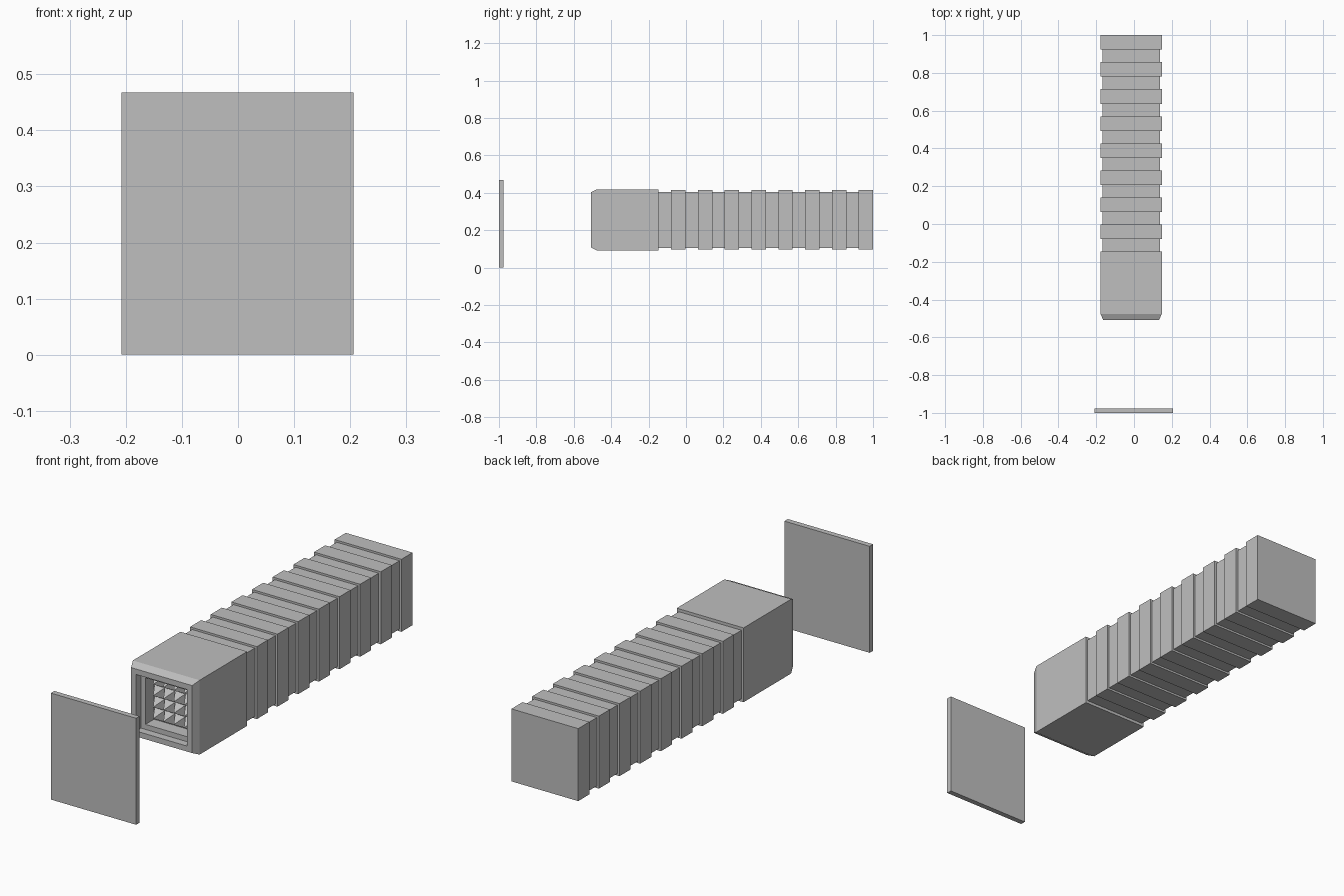
import bpy
import bmesh
from mathutils import Vector

cube = bpy.data.objects.get("Cube")
if cube:
    bpy.data.objects.remove(cube, do_unlink=True)

grey = bpy.data.materials.new("plain grey")
grey.use_nodes = True
colour = (0.52, 0.52, 0.52, 1)
grey.diffuse_color = colour
grey.node_tree.nodes["Principled BSDF"].inputs["Base Color"].default_value = colour

CENTRE_X, CENTRE_Z = -0.015, 0.255


def finish(bm, name):
    bmesh.ops.recalc_face_normals(bm, faces=bm.faces)
    mesh = bpy.data.meshes.new(name)
    bm.to_mesh(mesh)
    bm.free()
    mesh.materials.append(grey)
    obj = bpy.data.objects.new(name, mesh)
    bpy.context.collection.objects.link(obj)
    return obj


def square_loft(name, sections):
    """Skin rectangles given as (y, half width, half height), capped at both ends."""
    bm = bmesh.new()
    rings = []
    for y, w, h in sections:
        rings.append([bm.verts.new((CENTRE_X + sx * w, y, CENTRE_Z + sz * h))
                      for sx, sz in ((-1, -1), (1, -1), (1, 1), (-1, 1))])
    for a, b in zip(rings, rings[1:]):
        for i in range(4):
            j = (i + 1) % 4
            bm.faces.new((a[i], a[j], b[j], b[i]))
    bm.faces.new(rings[0])
    bm.faces.new(rings[-1])
    return finish(bm, name)


def box(name, low, high):
    low, high = Vector(low), Vector(high)
    bm = bmesh.new()
    bmesh.ops.create_cube(bm, size=1)
    for v in bm.verts:
        v.co = (low + high) / 2 + v.co * (high - low)
    return finish(bm, name)


# Ribbed tube, from the closed back end to the head
RIB, CORE, HEAD = (0.162, 0.159), (0.152, 0.150), (0.162, 0.163)
PITCH, RIB_LENGTH = 0.1432, 0.077
sections = []
for i in range(8):
    back = 1.0 - i * PITCH
    front = back - RIB_LENGTH
    next_back = back - PITCH if i < 7 else -0.146
    sections += [(back, *RIB), (front, *RIB), (front, *CORE), (next_back, *CORE)]

# Bevelled head, then the stepped recess going back inside
BACK_WALL = -0.415
sections += [(-0.146, *HEAD), (-0.476, *HEAD), (-0.508, 0.148, 0.148),
             (-0.508, 0.124, 0.124), (-0.474, 0.124, 0.124),
             (-0.474, 0.102, 0.102), (BACK_WALL, 0.102, 0.102)]
square_loft("ribbed_tube", sections)

# Grid of pointed studs on the recess wall
bm = bmesh.new()
COUNT, SPAN = 4, 0.2
step = SPAN / COUNT
for i in range(COUNT):
    for k in range(COUNT):
        x = CENTRE_X + (i - (COUNT - 1) / 2) * step
        z = CENTRE_Z + (k - (COUNT - 1) / 2) * step
        r = step * 0.49
        base = [bm.verts.new((x + sx * r, BACK_WALL, z + sz * r))
                for sx, sz in ((-1, -1), (1, -1), (1, 1), (-1, 1))]
        tip = bm.verts.new((x, BACK_WALL - 0.045, z))
        bm.faces.new(base)
        for n in range(4):
            bm.faces.new((base[n], base[(n + 1) % 4], tip))
finish(bm, "pointed_studs")

# Free-standing panel in front
box("front_panel", (-0.208, -1.0, 0.0), (0.206, -0.976, 0.467))
